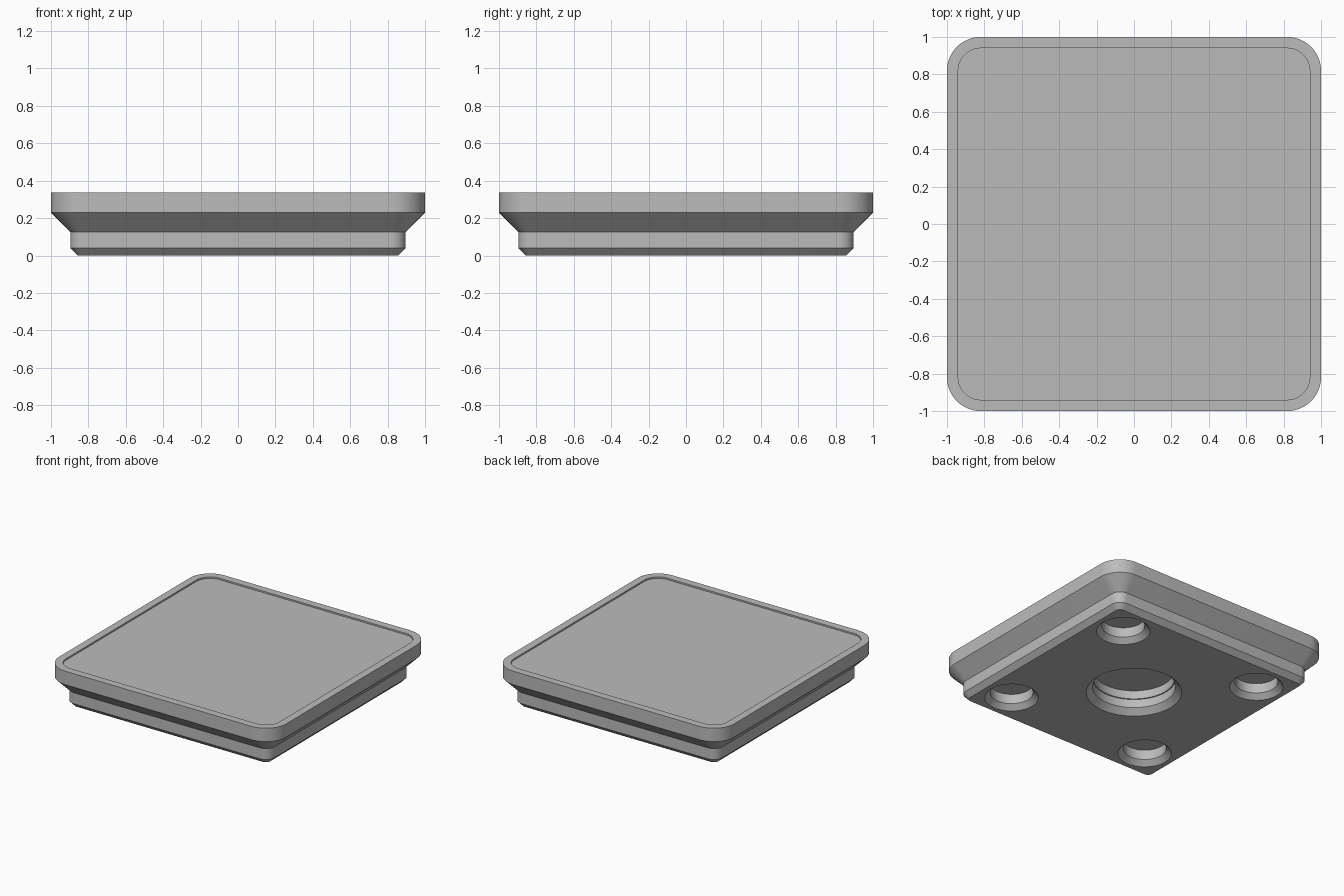
import bpy, bmesh, math

cube = bpy.data.objects.get("Cube")
if cube:
    bpy.data.objects.remove(cube, do_unlink=True)

grey = bpy.data.materials.new("plain grey")
grey.use_nodes = True
colour = (0.5, 0.5, 0.5, 1)
grey.diffuse_color = colour
grey.node_tree.nodes["Principled BSDF"].inputs["Base Color"].default_value = colour


def rounded_square(half, radius, z, steps=12):
    """Points of a square with rounded corners, anticlockwise."""
    points = []
    for corner in range(4):
        turn = corner * math.pi / 2
        diagonal = turn + math.pi / 4
        reach = (half - radius) * math.sqrt(2)
        for i in range(steps + 1):
            a = turn + i * math.pi / 2 / steps
            points.append((reach * math.cos(diagonal) + radius * math.cos(a),
                           reach * math.sin(diagonal) + radius * math.sin(a), z))
    return points


def circle(x, y, radius, z, sides=64):
    return [(x + radius * math.cos(i * math.tau / sides),
             y + radius * math.sin(i * math.tau / sides), z) for i in range(sides)]


def loft(name, outlines):
    """Closed solid through a stack of outlines."""
    bm = bmesh.new()
    rings = [[bm.verts.new(p) for p in outline] for outline in outlines]
    for low, high in zip(rings, rings[1:]):
        for i in range(len(low)):
            j = (i + 1) % len(low)
            bm.faces.new((low[i], low[j], high[j], high[i]))
    bm.faces.new(rings[0][::-1])
    bm.faces.new(rings[-1])
    bmesh.ops.recalc_face_normals(bm, faces=bm.faces)
    mesh = bpy.data.meshes.new(name)
    bm.to_mesh(mesh)
    bm.free()
    mesh.materials.append(grey)
    obj = bpy.data.objects.new(name, mesh)
    bpy.context.collection.objects.link(obj)
    return obj


# Tile body: stepped foot, flared skirt, upright rim and shallow top recess
sections = [(0.858, 0.039, 0), (0.896, 0.077, 0.039), (0.896, 0.077, 0.126),
            (1, 0.18, 0.23), (1, 0.18, 0.337),
            (0.94, 0.12, 0.337), (0.94, 0.12, 0.325)]
body = loft("tile_body", [rounded_square(*s) for s in sections])


def drill(name, x, y, profile):
    """Cut a round pocket into the underside."""
    cutter = loft(name, [circle(x, y, r, z) for r, z in profile])
    cutter.hide_render = True
    cut = body.modifiers.new(name, "BOOLEAN")
    cut.operation = "DIFFERENCE"
    cut.solver = "EXACT"
    cut.object = cutter
    return cutter


# Chamfered corner pockets and a larger stepped centre socket
cutters = [drill("corner_pocket_cutter", 0.627 * sx, 0.627 * sy,
                 [(0.214, -0.02), (0.155, 0.039), (0.155, 0.116)])
           for sx in (-1, 1) for sy in (-1, 1)]
cutters.append(drill("centre_socket_cutter", 0, 0,
                     [(0.365, -0.02), (0.3, 0.045), (0.3, 0.112),
                      (0.293, 0.114), (0.293, 0.18)]))

# Apply the cuts, drop the cutters and smooth the rounded faces
bpy.ops.object.select_all(action="DESELECT")
body.select_set(True)
bpy.context.view_layer.objects.active = body
for modifier in list(body.modifiers):
    bpy.ops.object.modifier_apply(modifier=modifier.name)
for cutter in cutters:
    bpy.data.objects.remove(cutter, do_unlink=True)
bpy.ops.object.shade_smooth_by_angle(angle=math.radians(25))
